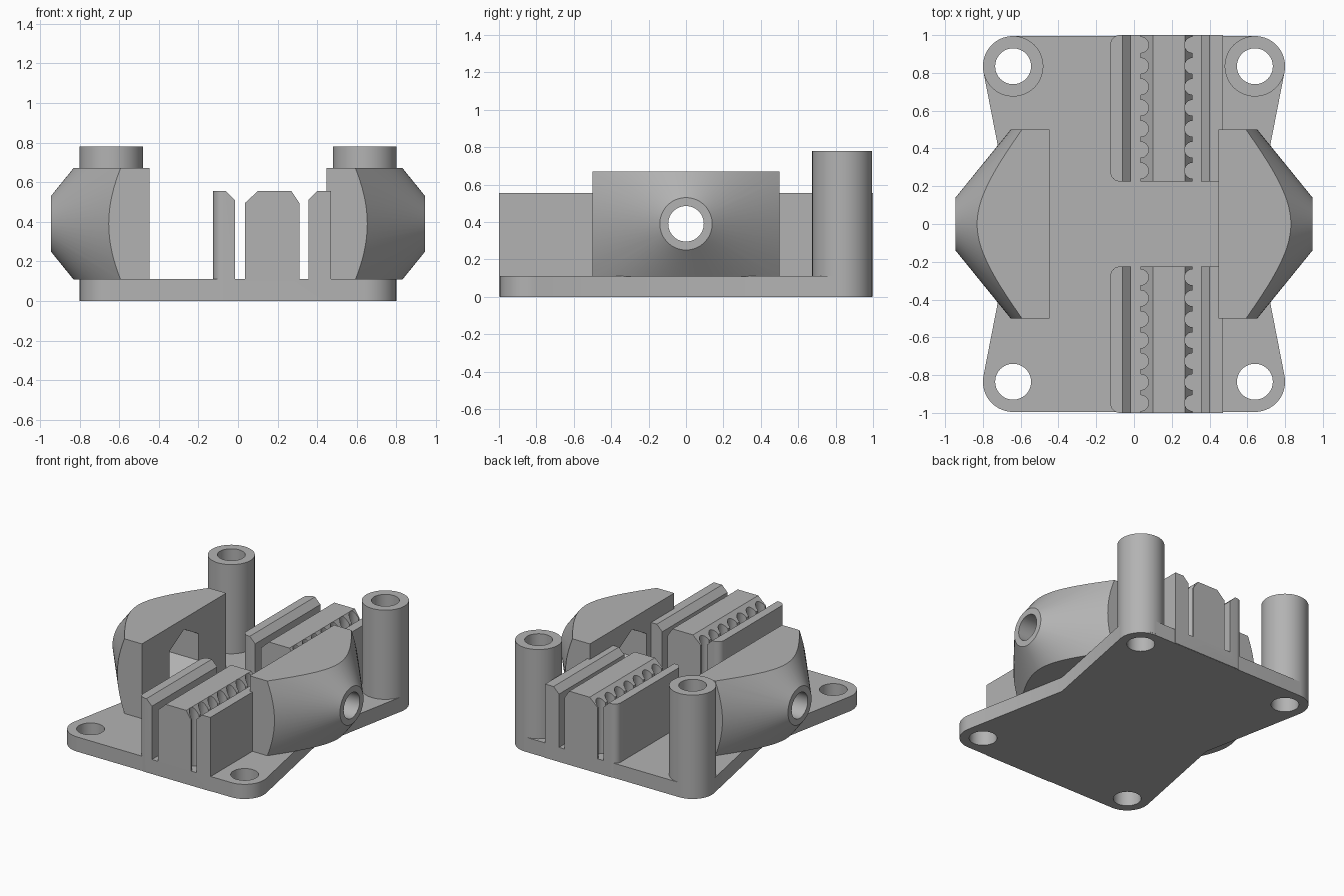
import bpy, bmesh
from math import cos, sin, radians, pi
from mathutils import Matrix, Vector

if "Cube" in bpy.data.objects:
    bpy.data.objects.remove(bpy.data.objects["Cube"])

grey = bpy.data.materials.new("plain_grey")
grey.use_nodes = True
grey.diffuse_color = (0.45, 0.45, 0.45, 1)
grey.node_tree.nodes["Principled BSDF"].inputs["Base Color"].default_value = (0.45, 0.45, 0.45, 1)


def finish(name, bm):
    bmesh.ops.recalc_face_normals(bm, faces=bm.faces)
    mesh = bpy.data.meshes.new(name)
    bm.to_mesh(mesh)
    bm.free()
    mesh.materials.append(grey)
    ob = bpy.data.objects.new(name, mesh)
    bpy.context.collection.objects.link(ob)
    return ob


def prism(points, offset):
    """Extrude a closed outline of 3D points by an offset."""
    bm = bmesh.new()
    face = bm.faces.new([bm.verts.new(p) for p in points])
    top = bmesh.ops.extrude_face_region(bm, geom=[face])["geom"]
    bmesh.ops.translate(bm, vec=offset, verts=[v for v in top if isinstance(v, bmesh.types.BMVert)])
    return bm


def add_rod(bm, start, end, r1, r2=None, sides=48, roll=0):
    """Add a cylinder or cone between two points."""
    start, end = Vector(start), Vector(end)
    axis = end - start
    turn = axis.to_track_quat("Z", "Y").to_matrix().to_4x4()
    place = Matrix.Translation((start + end) / 2) @ turn @ Matrix.Rotation(roll, 4, "Z")
    bmesh.ops.create_cone(bm, cap_ends=True, segments=sides, radius1=r1,
                          radius2=r1 if r2 is None else r2, depth=axis.length, matrix=place)


def boolean(ob, cutter_bm, operation="DIFFERENCE"):
    cutter = finish("cutter", cutter_bm)
    cutter.hide_render = True
    mod = ob.modifiers.new("cut", "BOOLEAN")
    mod.operation, mod.solver, mod.object = operation, "EXACT", cutter
    bpy.context.view_layer.objects.active = ob
    bpy.ops.object.modifier_apply(modifier=mod.name)
    bpy.data.objects.remove(cutter)


def smooth(ob):
    bpy.ops.object.select_all(action="DESELECT")
    ob.select_set(True)
    bpy.context.view_layer.objects.active = ob
    bpy.ops.object.shade_smooth_by_angle(angle=radians(25))


FLOOR, AXIS = 0.11, 0.39
BOSS_X, BOSS_Y, BOSS_R, HOLE_R = 0.64, 0.835, 0.16, 0.095

# Base plate: rounded corners and a shallow V notch on each side
arc = [radians(-11 + 101 * i / 14) for i in range(15)]
quarter = [(BOSS_X, 0)] + [(BOSS_X + BOSS_R * cos(a), BOSS_Y + BOSS_R * sin(a)) for a in arc]
half = quarter + [(-x, y) for x, y in reversed(quarter)]
outline = half + [(-x, -y) for x, y in half if y > 0]
plate = finish("base_plate", prism([(x, y, 0) for x, y in outline], (0, 0, FLOOR)))
holes = bmesh.new()
for sx in (-1, 1):
    for sy in (-1, 1):
        add_rod(holes, (sx * BOSS_X, sy * BOSS_Y, -1), (sx * BOSS_X, sy * BOSS_Y, 1), HOLE_R)
boolean(plate, holes)
smooth(plate)

# Tubular posts on the two back corners
for side, s in (("left", 1), ("right", -1)):
    bm, bore = bmesh.new(), bmesh.new()
    x = s * BOSS_X
    add_rod(bm, (x, BOSS_Y, 0.01), (x, BOSS_Y, 0.78), BOSS_R, sides=64)
    add_rod(bore, (x, BOSS_Y, -1), (x, BOSS_Y, 1), HOLE_R)
    post = finish(side + "_post", bm)
    boolean(post, bore)
    smooth(post)

# Conical side blocks with a screw hole and a hexagonal nut pocket
for side, s in (("left", 1), ("right", -1)):
    bm, cone, bore, pocket = (bmesh.new() for _ in range(4))
    bmesh.ops.create_cube(bm, size=1, matrix=Matrix.Translation((s * 0.748, 0, AXIS))
                          @ Matrix.Diagonal((0.6, 1, 0.562, 1)))
    add_rod(cone, (s * 0.3, 0, AXIS), (s * 0.945, 0, AXIS), 0.935, 0.14, sides=72)
    add_rod(bore, (s * 0.2, 0, AXIS), (s * 1.2, 0, AXIS), HOLE_R)
    # Roll the hexagon so that one corner points up
    add_rod(pocket, (s * 0.3, 0, AXIS), (s * 0.7, 0, AXIS), 0.2, sides=6)
    top = max(v.co.z for v in pocket.verts)
    if top < AXIS + 0.19:
        bmesh.ops.rotate(pocket, cent=(0, 0, AXIS), verts=pocket.verts,
                         matrix=Matrix.Rotation(pi / 6, 3, "X"))
    block = finish(side + "_side_block", bm)
    boolean(block, cone, "INTERSECT")
    boolean(block, bore)
    boolean(block, pocket)
    smooth(block)

# Belt clamps: slotted profile with chamfered tops and scalloped teeth
TOP = 0.555
LEFT_WALL, RIGHT_WALL = -0.125, 0.47
profile = [(LEFT_WALL, 0.001), (RIGHT_WALL, 0.001), (RIGHT_WALL, TOP),
           (0.4, TOP), (0.355, 0.51), (0.355, FLOOR),
           (0.31, FLOOR), (0.31, 0.495), (0.27, TOP), (0.1, TOP), (0.035, 0.495), (0.035, FLOOR),
           (-0.015, FLOOR), (-0.015, 0.51), (-0.06, TOP), (LEFT_WALL, TOP)]
for side, s in (("back", 1), ("front", -1)):
    bm = prism([(x, s * 0.225, z) for x, z in profile], (0, s * 0.775, 0))
    edges = [e for e in bm.edges if all(abs(v.co.x - LEFT_WALL) < 1e-4 for v in e.verts)
             and abs(e.verts[0].co.y - e.verts[1].co.y) < 1e-4]
    bmesh.ops.bevel(bm, geom=edges, offset=0.05, segments=8, profile=0.5, affect="EDGES")
    clamp = finish(side + "_belt_clamp", bm)
    teeth = bmesh.new()
    for x in (0.035, 0.31):
        for i in range(7):
            y = s * (0.282 + 0.111 * i)
            add_rod(teeth, (x, y, FLOOR), (x, y, 0.7), 0.042, sides=24)
    boolean(clamp, teeth)
    smooth(clamp)
